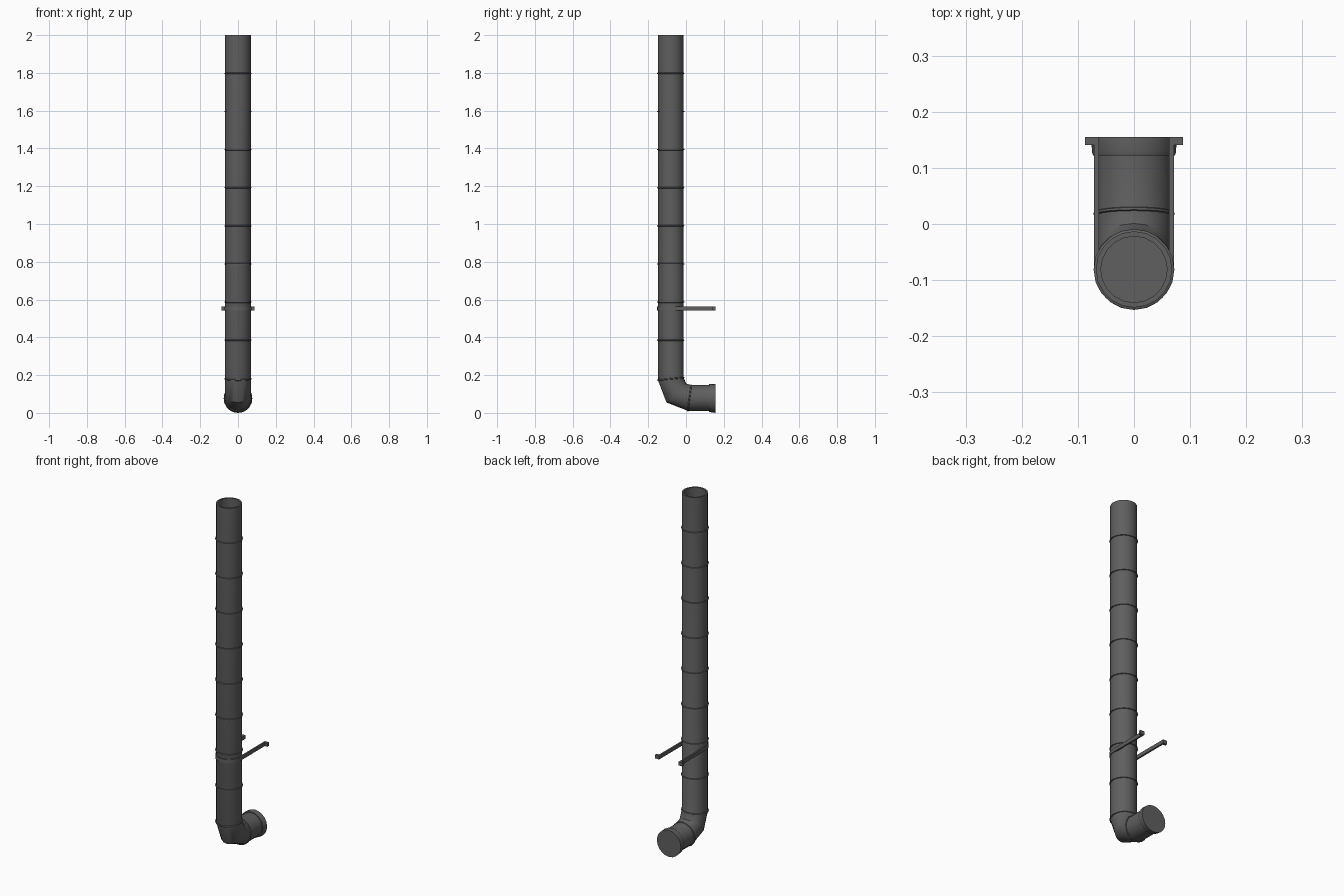
import bpy, bmesh, math
from mathutils import Vector

if "Cube" in bpy.data.objects:
    bpy.data.objects.remove(bpy.data.objects["Cube"])

SIDES = 20
PIPE_Y = -0.081      # axis of the vertical pipe
R = 0.068            # pipe radius
OUT_Z = 0.079        # axis of the outlet

grey = bpy.data.materials.new("dark_grey")
grey.diffuse_color = (0.115, 0.115, 0.115, 1)
grey.use_nodes = True
grey.node_tree.nodes["Principled BSDF"].inputs["Base Color"].default_value = grey.diffuse_color


def finish(name, bm, smooth=True):
    bmesh.ops.recalc_face_normals(bm, faces=bm.faces)
    me = bpy.data.meshes.new(name)
    bm.to_mesh(me)
    bm.free()
    ob = bpy.data.objects.new(name, me)
    bpy.context.collection.objects.link(ob)
    me.materials.append(grey)
    if smooth:
        bpy.ops.object.select_all(action='DESELECT')
        ob.select_set(True)
        bpy.context.view_layer.objects.active = ob
        bpy.ops.object.shade_smooth_by_angle(angle=math.radians(35))
    return ob


def loft(name, sections, closed=False):
    """Each section: outer point (y, z), inner point (y, z), half width in x."""
    bm = bmesh.new()
    loops = []
    for (py, pz), (qy, qz), rx in sections:
        c = Vector((0, (py + qy) / 2, (pz + qz) / 2))
        v = Vector((0, (qy - py) / 2, (qz - pz) / 2))
        loops.append([bm.verts.new(c + v * math.cos(a) + Vector((rx * math.sin(a), 0, 0)))
                      for a in (2 * math.pi * i / SIDES for i in range(SIDES))])
    pairs = list(zip(loops, loops[1:]))
    if closed:
        pairs.append((loops[-1], loops[0]))
    for a, b in pairs:
        for i in range(SIDES):
            j = (i + 1) % SIDES
            bm.faces.new((a[i], a[j], b[j], b[i]))
    if not closed:
        bm.faces.new(loops[0])
        bm.faces.new(loops[-1])
    return finish(name, bm)


def flat(z, r):      # horizontal section
    return ((PIPE_Y - r, z), (PIPE_Y + r, z), r)


def upright(y, r, z=OUT_Z):    # section across the outlet
    return ((y, z - r), (y, z + r), r)


def seam(name, p, q):
    """Raised bead around the section running from p to q."""
    p, q = Vector(p), Vector(q)
    d = (q - p).normalized()
    n = Vector((-d.y, d.x))
    secs = []
    for along, out in ((-0.005, -0.003), (-0.002, 0.004), (0.002, 0.004), (0.005, -0.003)):
        a, b = p + n * along - d * out, q + n * along + d * out
        secs.append((tuple(a), tuple(b), R + out))
    loft(name, secs, closed=True)


# Pipe: recessed open top, straight run, mitred elbow, outlet
A = ((PIPE_Y - R, 0.174), (PIPE_Y + R, 0.187))
M = ((-0.103, 0.055), (0.001, 0.156))
C = ((0.010, 0.011), (0.027, 0.147))
loft("downpipe", [
    flat(1.85, 0.059), flat(2.0, 0.059), flat(2.0, R),
    (*A, R), (*M, R), (*C, R), upright(0.135, R)])

# Beads along the pipe and at the elbow joints
for i in range(8):
    z = 0.385 + i * 0.2018
    seam("pipe_bead", (PIPE_Y - R, z), (PIPE_Y + R, z))
seam("upper_elbow_bead", *A)
seam("lower_elbow_bead", *C)

# Closed collar at the outlet end
loft("outlet_collar", [upright(0.122, 0.067), upright(0.122, 0.073),
                       upright(0.128, 0.075), upright(0.155, 0.076, 0.076)])

# Wall bracket: strap round the front, two arms, outward feet
half = [(0.0715 * math.cos(a), PIPE_Y - 0.0715 * math.sin(a))
        for a in (math.pi * i / 12 for i in range(13))]
outer = [(0.087, 0.155), (0.087, 0.141), (0.0715, 0.141)] + half + \
        [(-0.0715, 0.141), (-0.087, 0.141), (-0.087, 0.155)]
k = 0.062
inner = [(k, 0.155), (k, 0.150), (k, 0.141)] + \
        [(x * k / 0.0715, PIPE_Y + (y - PIPE_Y) * k / 0.0715) for x, y in half] + \
        [(-k, 0.141), (-k, 0.150), (-k, 0.155)]
bm = bmesh.new()
lo, hi = 0.541, 0.562
rows = [[bm.verts.new((x, y, z)) for x, y in path]
        for path, z in ((outer, lo), (outer, hi), (inner, hi), (inner, lo))]
for a, b in zip(rows, rows[1:] + rows[:1]):
    for i in range(len(outer) - 1):
        bm.faces.new((a[i], a[i + 1], b[i + 1], b[i]))
for end in (0, -1):
    bm.faces.new([r[end] for r in rows])
finish("wall_bracket", bm)
